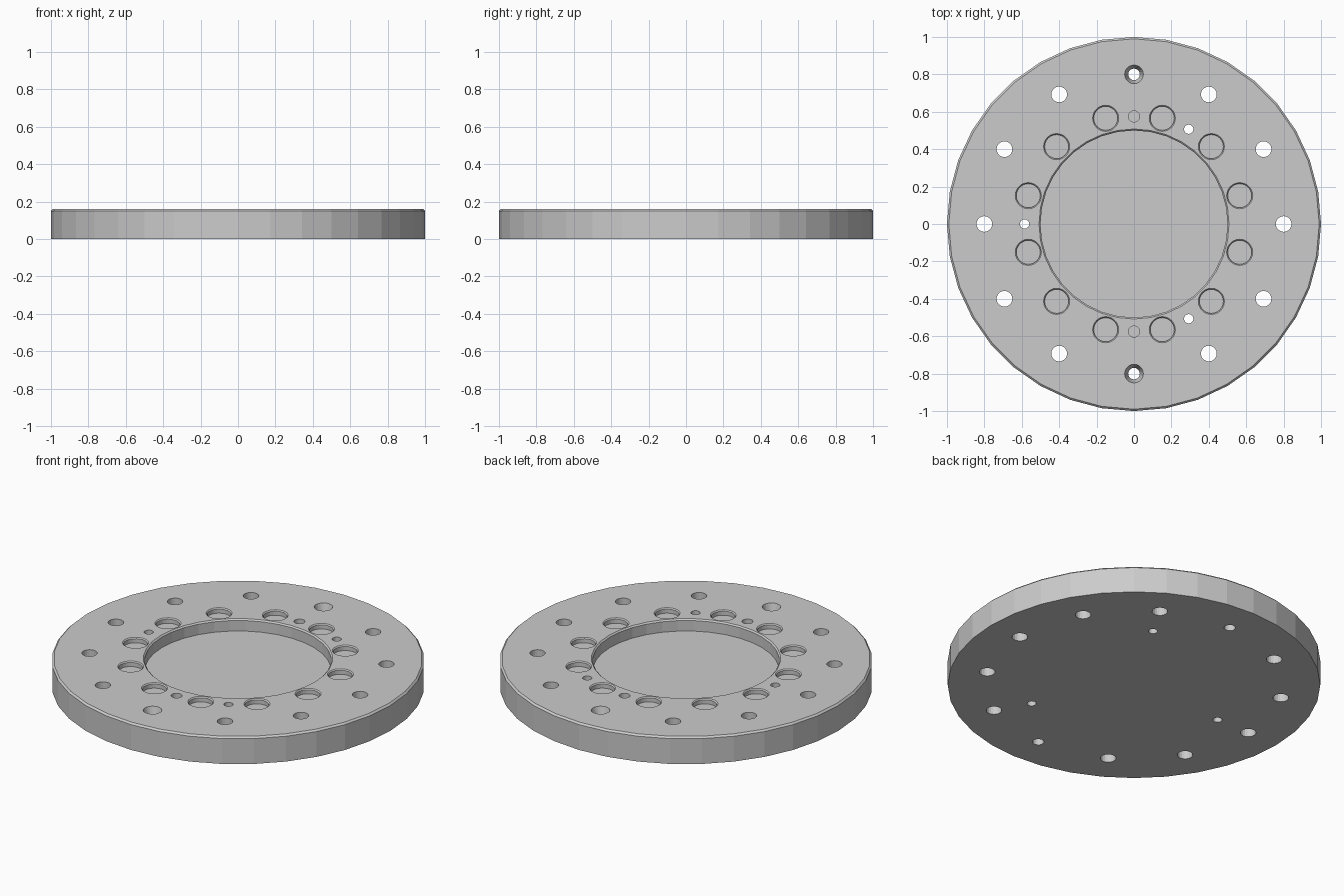
import bpy, bmesh
from math import cos, sin, pi, radians

if "Cube" in bpy.data.objects:
    bpy.data.objects.remove(bpy.data.objects["Cube"])

H = 0.16      # plate thickness
C = 0.008     # chamfer size


def lathe(bm, profile, segs, cx=0, cy=0):
    """Closed solid turned from (radius, z) points listed bottom to top."""
    rings = []
    for r, z in profile:
        rings.append([bm.verts.new((cx + r * cos(2 * pi * i / segs),
                                    cy + r * sin(2 * pi * i / segs), z))
                      for i in range(segs)])
    for a, b in zip(rings, rings[1:]):
        for i in range(segs):
            j = (i + 1) % segs
            bm.faces.new((a[i], a[j], b[j], b[i]))
    bm.faces.new(rings[0][::-1])
    bm.faces.new(rings[-1])


def finish(bm, name):
    mesh = bpy.data.meshes.new(name)
    bm.to_mesh(mesh)
    bm.free()
    obj = bpy.data.objects.new(name, mesh)
    bpy.context.collection.objects.link(obj)
    return obj


def pocket(r, depth, chamfer=0.0):
    """Cutter profile for a blind hole with an optional chamfered rim."""
    if chamfer:
        return [(r, H - depth), (r, H - chamfer), (r + chamfer, H), (r + chamfer, H + 0.1)]
    return [(r, H - depth), (r, H + 0.1)]


def ring_of(bm, profile, radius, angles, segs):
    for a in angles:
        lathe(bm, profile, segs, radius * cos(radians(a)), radius * sin(radians(a)))


# Round plate with a chamfered top edge
bm = bmesh.new()
lathe(bm, [(1, 0), (1, H - 0.01), (0.99, H)], 36)
plate = finish(bm, "round_plate")

cut = bmesh.new()
# Shallow central recess
lathe(cut, pocket(0.5, 0.07, C), 36)
# Twelve shallow round pockets around the recess
ring_of(cut, pocket(0.064, 0.03, 0.006), 0.585, range(15, 360, 30), 24)
# Ten large through holes
ring_of(cut, [(0.042, -0.1), (0.042, H + 0.1)], 0.8,
        [a for a in range(0, 360, 30) if a not in (90, 270)], 20)
# Two tapered screw holes
ring_of(cut, [(0.031, -0.1), (0.031, H - 0.07), (0.05, H), (0.05, H + 0.1)], 0.8, (90, 270), 20)
# Three small through holes
ring_of(cut, [(0.025, -0.1), (0.025, H + 0.1)], 0.585, (60, 180, 300), 16)
# Two small blind holes
ring_of(cut, pocket(0.03, 0.06), 0.575, (90, 270), 16)
cutter = finish(cut, "hole_cutter")
cutter.hide_render = True

# Cut every hole in one go, then drop the cutter
mod = plate.modifiers.new("holes", 'BOOLEAN')
mod.operation = 'DIFFERENCE'
mod.solver = 'EXACT'
mod.object = cutter
bpy.context.view_layer.objects.active = plate
plate.select_set(True)
bpy.ops.object.modifier_apply(modifier=mod.name)
bpy.data.objects.remove(cutter)
